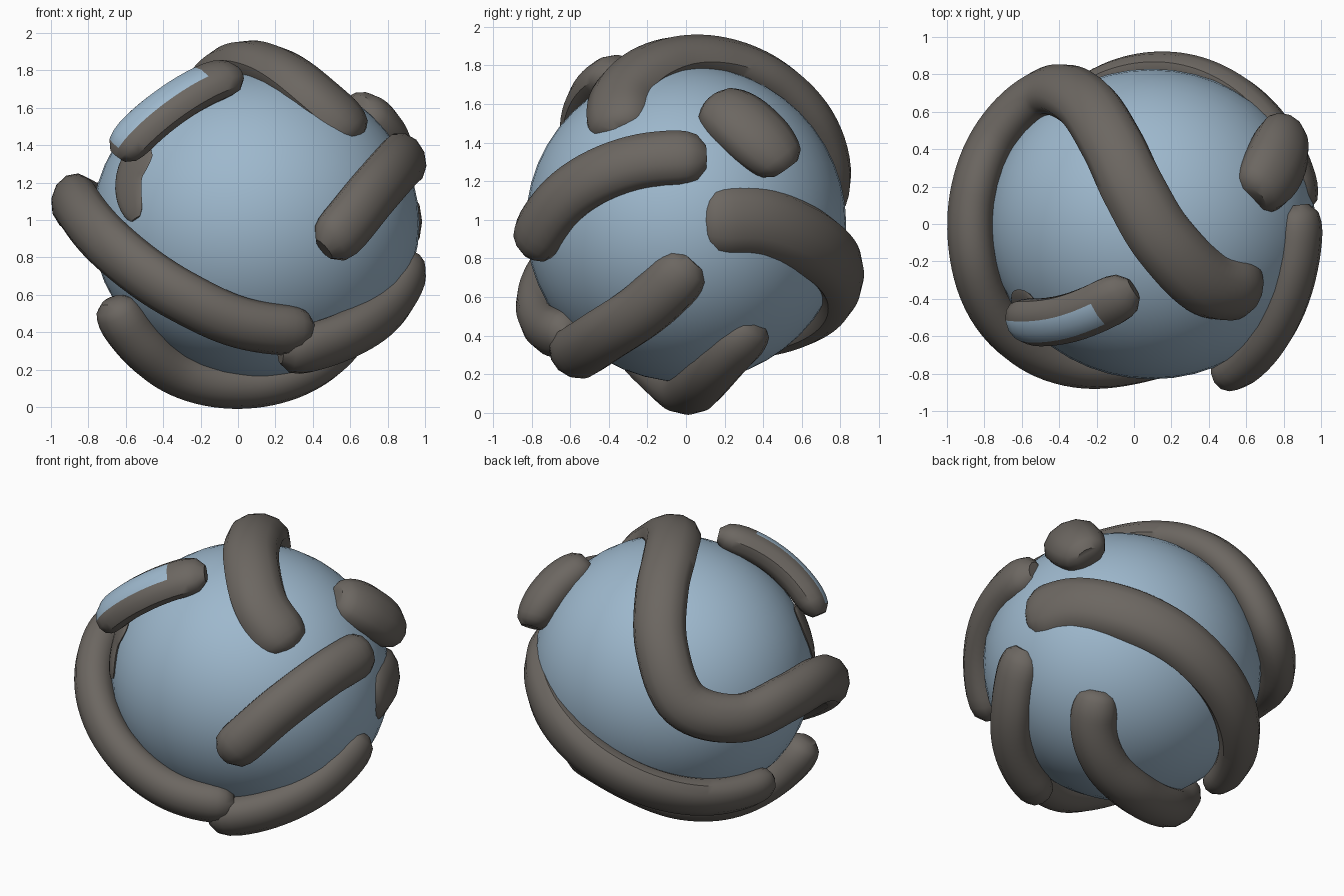
import bpy, bmesh, math
from mathutils import Vector

if "Cube" in bpy.data.objects:
    bpy.data.objects.remove(bpy.data.objects["Cube"])


def material(name, rgb):
    m = bpy.data.materials.new(name)
    m.diffuse_color = (*rgb, 1)
    m.use_nodes = True
    m.node_tree.nodes["Principled BSDF"].inputs["Base Color"].default_value = m.diffuse_color
    return m


BLUE = material("pale blue", (0.34, 0.48, 0.61))
BROWN = material("grey brown", (0.15, 0.135, 0.12))
MID = Vector((0, 0, 0.98))      # centre of the shell the bands lie on


def finish(obj, angle=40):
    bpy.ops.object.select_all(action='DESELECT')
    obj.select_set(True)
    bpy.context.view_layer.objects.active = obj
    bpy.ops.object.shade_smooth_by_angle(angle=math.radians(angle))


def catmull(pts, steps=8):
    p = [2 * pts[0] - pts[1]] + pts + [2 * pts[-1] - pts[-2]]
    out = []
    for i in range(1, len(p) - 2):
        a, b, c, d = p[i - 1:i + 3]
        for k in range(steps):
            t = k / steps
            out.append(0.5 * (2 * b + (c - a) * t + (2 * a - 5 * b + 4 * c - d) * t * t
                              + (3 * b - a - 3 * c + d) * t ** 3))
    return out + [pts[-1]]


def band(name, points, width=(0.14, 0.14), thick=0.13, radius=(0.86, 0.86), mid=MID,
         crest=(), cap=0.16):
    """Rounded strip swept over the ball; width and radius run from start to end."""
    pts = [Vector(p) for p in points]
    pts[0] += (pts[0] - pts[1]).normalized() * 0.06
    pts[-1] += (pts[-1] - pts[-2]).normalized() * 0.06
    dirs = catmull(pts)
    n = len(dirs) - 1
    path = [mid + (p - mid).normalized() * (radius[0] + (radius[1] - radius[0]) * i / n)
            for i, p in enumerate(dirs)]
    dist = [0]
    for a, b in zip(path, path[1:]):
        dist.append(dist[-1] + (b - a).length)
    sides, rings = 12, []
    bm = bmesh.new()
    for i, p in enumerate(path):
        tan = (path[min(i + 1, n)] - path[max(i - 1, 0)]).normalized()
        nor = (p - mid).normalized()
        side = tan.cross(nor).normalized()
        d = min(1, min(dist[i], dist[-1] - dist[i]) / cap)
        s = 0.45 + 0.55 * math.sqrt(1 - (1 - d) ** 2)
        w = width[0] + (width[1] - width[0]) * i / n
        rings.append([bm.verts.new(p + side * math.cos(a) * w * s + nor * math.sin(a) * thick * s)
                      for a in (2 * math.pi * k / sides for k in range(sides))])
    for i in range(n):
        for k in range(sides):
            j = (k + 1) % sides
            f = bm.faces.new((rings[i][k], rings[i][j], rings[i + 1][j], rings[i + 1][k]))
            if k in crest and 0.05 < i / n < 0.75:
                f.material_index = 1
    bm.faces.new(rings[0])
    bm.faces.new(rings[-1])
    bmesh.ops.recalc_face_normals(bm, faces=bm.faces)
    me = bpy.data.meshes.new(name)
    bm.to_mesh(me)
    bm.free()
    me.materials.append(BROWN)
    me.materials.append(BLUE)
    obj = bpy.data.objects.new(name, me)
    bpy.context.collection.objects.link(obj)
    finish(obj)


# Ball, set slightly off centre inside the bands
bpy.ops.mesh.primitive_uv_sphere_add(segments=48, ring_count=24, radius=1, location=(0.095, 0, 0.98))
ball = bpy.context.object
ball.name = "ball"
ball.scale = (0.875, 0.83, 0.82)
ball.data.materials.append(BLUE)
finish(ball)

# Long band: over the top, down the back left, round the left side to the front
band("long_band", [
    (0.75, -0.42, 1.58), (0.45, -0.36, 1.72), (0.17, -0.1, 1.82), (0.0, 0.18, 1.82),
    (-0.12, 0.43, 1.72), (-0.26, 0.62, 1.45), (-0.45, 0.66, 1.15), (-0.7, 0.46, 1.04),
    (-0.87, 0.15, 1.09), (-0.82, -0.2, 1.07), (-0.62, -0.52, 0.87), (-0.3, -0.72, 0.61),
    (0.02, -0.72, 0.45), (0.37, -0.66, 0.36)], width=(0.18, 0.14), radius=(0.85, 0.9), thick=0.125)

# Short band at upper left of the front, with a blue crest
band("upper_left_band", [(-0.62, -0.53, 1.39), (-0.33, -0.47, 1.57), (-0.05, -0.36, 1.74)],
     width=(0.14, 0.14), thick=0.1, radius=(0.9, 0.87), crest=(2, 3))

# Flush brown patch under the short band
band("flush_patch", [(-0.57, -0.5, 1.38), (-0.58, -0.47, 1.22), (-0.56, -0.55, 1.06)],
     width=(0.16, 0.08), thick=0.02, radius=(0.84, 0.84), mid=Vector((0.07, 0, 0.98)))

# Right side bands
band("upper_right_band", [(0.5, -0.79, 0.88), (0.7, -0.59, 1.13), (0.87, -0.28, 1.3), (0.93, 0.05, 1.34)],
     width=(0.15, 0.15), radius=(0.94, 0.95), thick=0.12)
band("lower_right_band", [(0.29, -0.62, 0.27), (0.6, -0.44, 0.39), (0.82, -0.2, 0.55), (0.93, 0.0, 0.74)],
     width=(0.15, 0.15), radius=(0.95, 0.93), thick=0.12)
band("right_blob", [(0.67, 0.18, 1.58), (0.76, 0.33, 1.46), (0.8, 0.48, 1.31)],
     width=(0.19, 0.18), radius=(0.91, 1.0), thick=0.14, cap=0.25)

# Band from the right side round the back to the left
band("back_band", [
    (0.95, 0.14, 0.99), (0.85, 0.4, 0.99), (0.62, 0.64, 0.89), (0.35, 0.77, 0.77),
    (0.1, 0.78, 0.66), (-0.13, 0.72, 0.56), (-0.35, 0.55, 0.48), (-0.53, 0.3, 0.43),
    (-0.61, 0.07, 0.43)], width=(0.19, 0.14), radius=(0.9, 0.84), thick=0.11)

# Band under the bottom
band("bottom_band", [
    (0.66, 0.38, 0.36), (0.53, 0.22, 0.27), (0.3, 0.09, 0.2), (0.0, 0.01, 0.14),
    (-0.3, -0.09, 0.22), (-0.5, -0.23, 0.38), (-0.62, -0.31, 0.54)], width=(0.15, 0.14))
